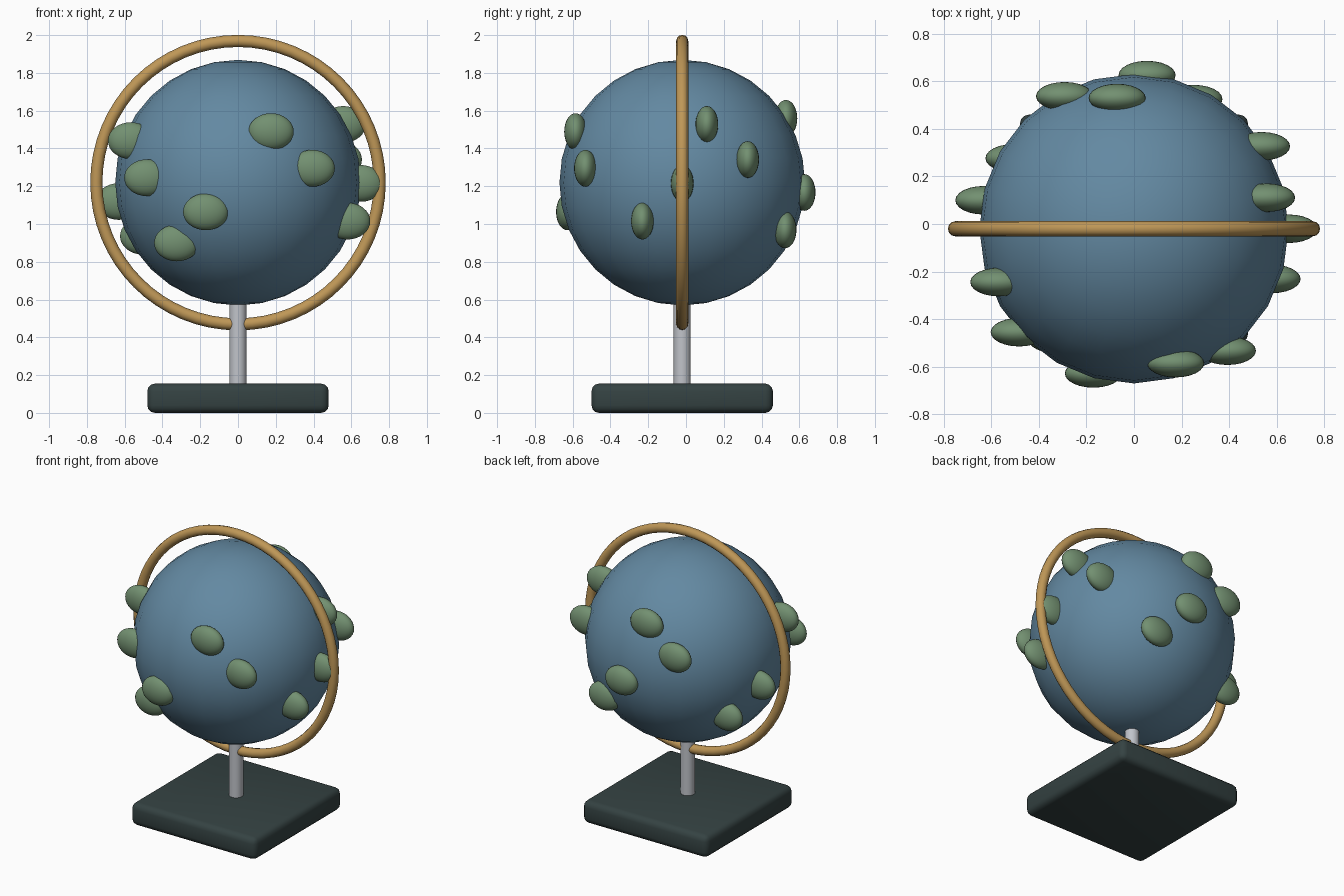
import bpy, math
from mathutils import Vector

if "Cube" in bpy.data.objects:
    bpy.data.objects.remove(bpy.data.objects["Cube"])

CY = -0.02                       # shared depth centre of the stand
C = Vector((0, CY, 1.219))       # globe centre
R = 0.65


def mat(name, rgb):
    m = bpy.data.materials.new(name)
    m.diffuse_color = (*rgb, 1)
    m.use_nodes = True
    m.node_tree.nodes["Principled BSDF"].inputs["Base Color"].default_value = m.diffuse_color
    return m


BLUE = mat("ocean_blue", (0.125, 0.25, 0.36))
GREEN = mat("land_green", (0.17, 0.28, 0.165))
BRASS = mat("brass", (0.52, 0.31, 0.095))
DARK = mat("dark_slate", (0.035, 0.055, 0.055))
STEEL = mat("steel_grey", (0.53, 0.55, 0.59))


def finish(name, material, angle=40):
    ob = bpy.context.object
    ob.name = name
    ob.data.materials.append(material)
    bpy.ops.object.shade_smooth_by_angle(angle=math.radians(angle))
    return ob


# base plate with rounded edges
bpy.ops.mesh.primitive_cube_add(size=1, location=(0, CY, 0.0775))
base = bpy.context.object
base.scale = (0.96, 0.96, 0.155)
bpy.ops.object.transform_apply(location=False, rotation=False, scale=True)
bev = base.modifiers.new("round", "BEVEL")
bev.width, bev.segments = 0.04, 3
bpy.ops.object.modifier_apply(modifier=bev.name)
finish("base", DARK)

# post
bpy.ops.mesh.primitive_cylinder_add(vertices=24, radius=0.045, depth=0.47,
                                    location=(0, CY, 0.375))
finish("post", STEEL)

# globe
bpy.ops.mesh.primitive_uv_sphere_add(segments=24, ring_count=16, radius=R, location=C)
finish("globe", BLUE)

# meridian ring standing in the xz plane
bpy.ops.mesh.primitive_torus_add(major_radius=0.75, minor_radius=0.032,
                                 major_segments=64, minor_segments=12,
                                 location=C, rotation=(math.pi / 2, 0, 0))
finish("meridian_ring", BRASS, 60)

# land bumps: flattened spheres centred on the globe surface (offset directions)
LAND = [(-.17, -.605, -.154), (.175, -.565, .27), (.393, -.513, .076),
        (-.324, -.464, -.319), (-.483, -.435, .026), (-.568, -.224, .222),
        (-.632, .12, -.1), (-.504, .296, -.283), (.578, -.21, -.203),
        (.65, 0, -.004), (.555, .13, .307), (.535, .346, .122),
        (.252, .545, -.25), (.055, .646, -.052), (-.071, .55, .341),
        (-.292, .557, .165)]
for i, d in enumerate(LAND):
    bpy.ops.mesh.primitive_uv_sphere_add(segments=24, ring_count=16, radius=0.12,
                                         location=C + Vector(d).normalized() * R)
    bpy.context.object.scale = (1, 0.5, 0.81)
    finish(f"land_{i + 1}", GREEN, 60)
